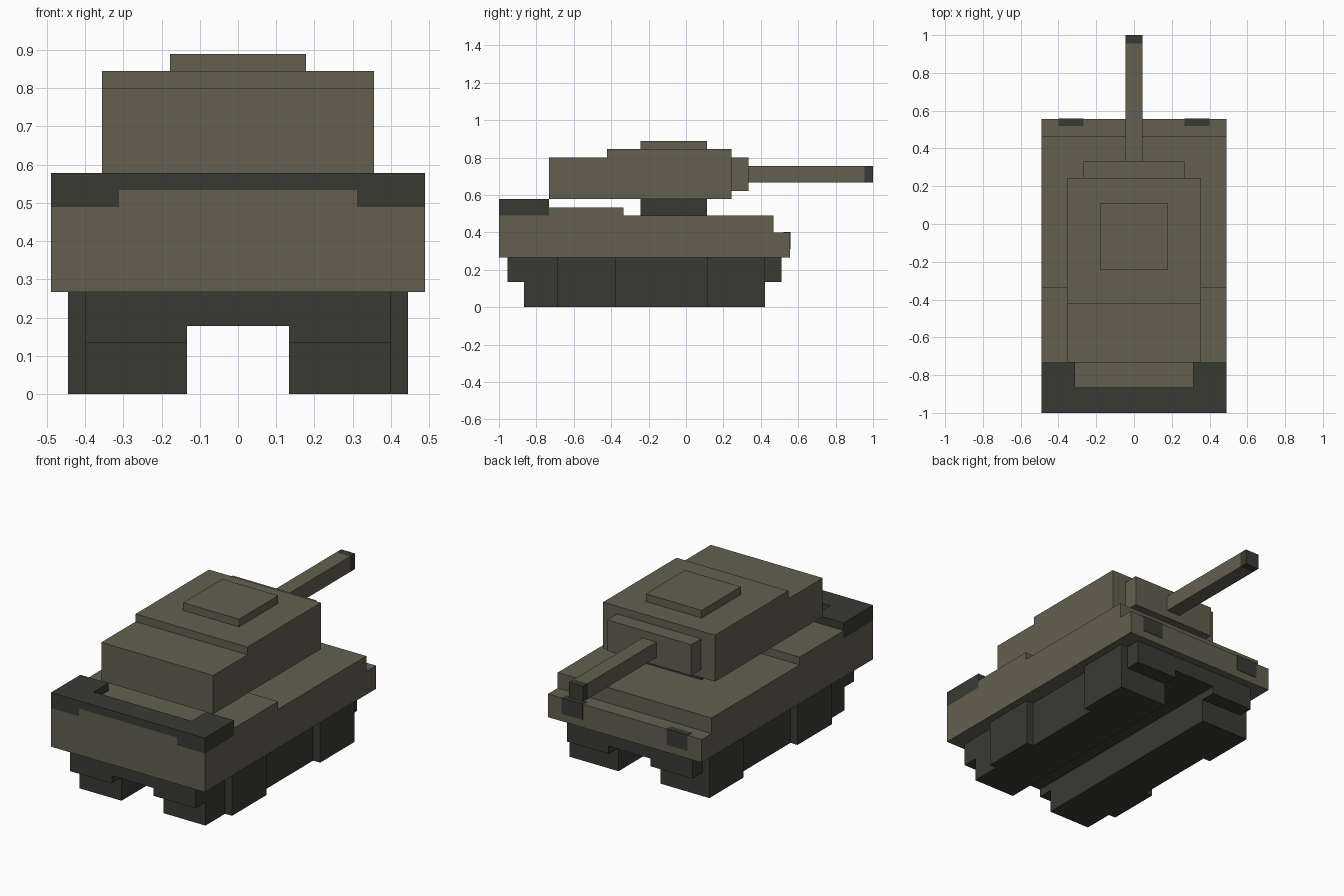
import bpy, bmesh

if "Cube" in bpy.data.objects:
    bpy.data.objects.remove(bpy.data.objects["Cube"])

U = 2 / 45  # the model sits on a regular block grid; sizes below are in blocks


def material(name, rgb):
    m = bpy.data.materials.new(name)
    m.diffuse_color = (*rgb, 1)
    m.use_nodes = True
    m.node_tree.nodes["Principled BSDF"].inputs["Base Color"].default_value = m.diffuse_color
    return m


TAN = material("drab_tan", (0.125, 0.115, 0.080))
DARK = material("dark_grey", (0.042, 0.042, 0.034))


def extrude(name, mat, profile, x0, x1):
    """Extrude a side profile of (y from the front end, z) points from x0 to x1."""
    bm = bmesh.new()
    face = bm.faces.new([bm.verts.new((x0 * U, y * U - 1, z * U)) for y, z in profile])
    new = bmesh.ops.extrude_face_region(bm, geom=[face])["geom"]
    verts = [v for v in new if isinstance(v, bmesh.types.BMVert)]
    bmesh.ops.translate(bm, verts=verts, vec=((x1 - x0) * U, 0, 0))
    bmesh.ops.recalc_face_normals(bm, faces=bm.faces)
    mesh = bpy.data.meshes.new(name)
    bm.to_mesh(mesh)
    bm.free()
    mesh.materials.append(mat)
    obj = bpy.data.objects.new(name, mesh)
    bpy.context.collection.objects.link(obj)
    return obj


def box(name, mat, x0, x1, y0, y1, z0, z1):
    return extrude(name, mat, [(y0, z0), (y1, z0), (y1, z1), (y0, z1)], x0, x1)


# Hull with stepped nose and raised engine deck
extrude("hull", TAN, [(0, 6), (35, 6), (35, 9), (33, 9), (33, 11), (15, 11),
                      (15, 12), (6, 12), (6, 11), (0, 11)], -11, 11)
box("rear_deck", TAN, -7, 7, 0, 6, 11, 12)

# Dark U-shaped rear rack
box("rear_rack_bar", DARK, -7, 7, 0, 3, 12, 13)

# Turret, mantlet, gun and hatch
box("turret_ring", DARK, -4, 4, 17, 25, 11, 13)
extrude("turret", TAN, [(6, 13), (28, 13), (28, 19), (13, 19), (13, 18), (6, 18)], -8, 8)
box("mantlet", TAN, -6, 6, 28, 30, 14, 18)
box("gun_barrel", TAN, -1, 1, 30, 44, 15, 17)
box("gun_muzzle", DARK, -1, 1, 44, 45, 15, 17)
box("hatch", TAN, -4, 4, 17, 25, 19, 20)

# Belly between the tracks
box("belly", DARK, -3, 3, 1, 34, 4, 6)

# Parts repeated on both sides
for s, side in ((-1, "left"), (1, "right")):
    extrude(side + "_track", DARK, [(3, 0), (32, 0), (32, 3), (34, 3), (34, 6),
                                    (1, 6), (1, 3), (3, 3)], 3 * s, 9 * s)
    box(side + "_rear_track_guard", DARK, 9 * s, 10 * s, 7, 14, 0, 6)
    box(side + "_front_track_guard", DARK, 9 * s, 10 * s, 25, 32, 0, 6)
    box(side + "_rear_rack_arm", DARK, 7 * s, 11 * s, 0, 6, 11, 13)
    # Lamp: thin shell just proud of the nose edge
    box(side + "_lamp", DARK, 6 * s, 9 * s, 34.2, 35.06, 7, 9.06)
